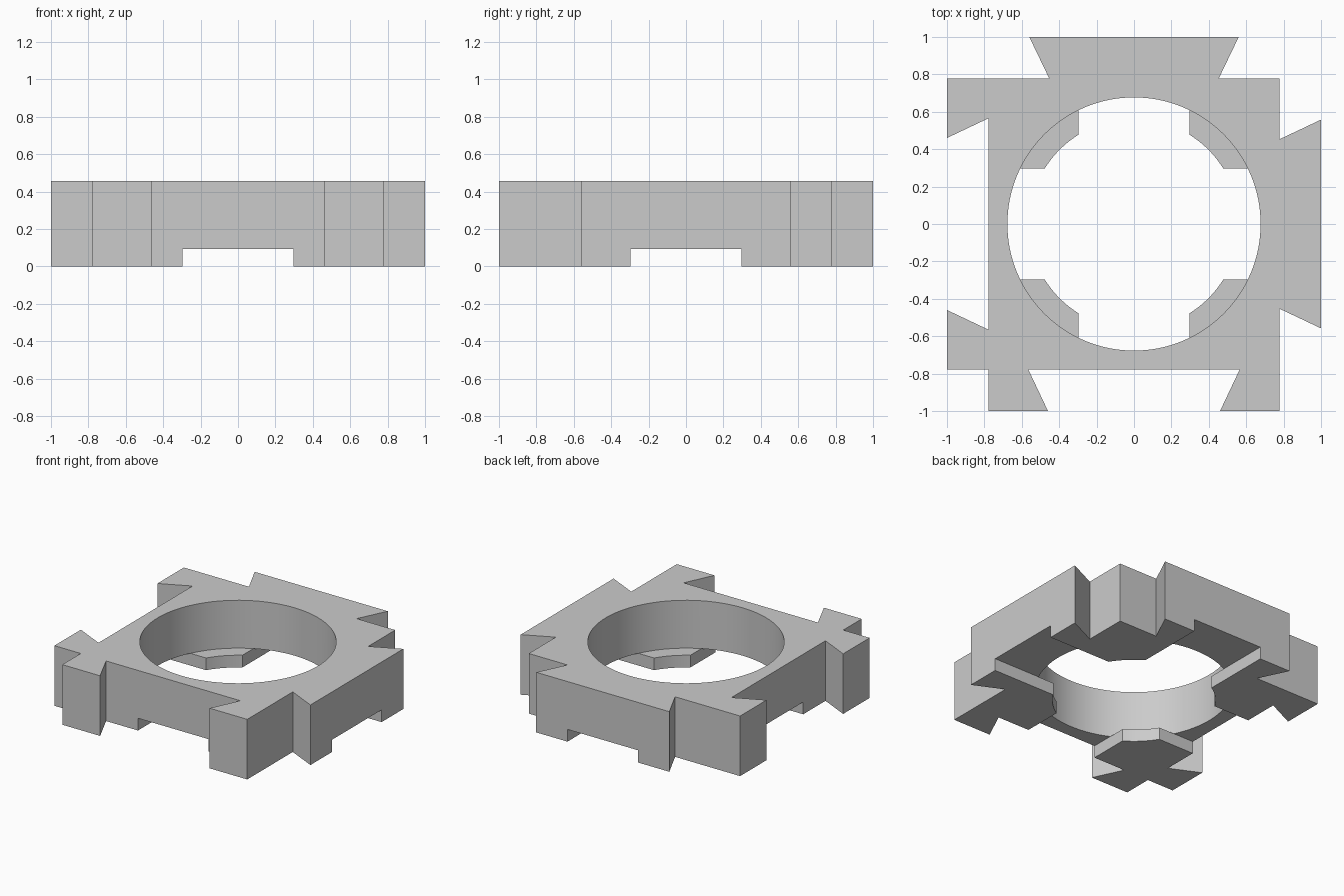
import bpy
import bmesh
import math

if "Cube" in bpy.data.objects:
    bpy.data.objects.remove(bpy.data.objects["Cube"], do_unlink=True)

HEIGHT = 0.457
SLOT = 0.093      # height of the underside slots and of the lip
HALF_SLOT = 0.297
SIDE = 0.778      # half width of the square body

grey = bpy.data.materials.new("plain grey")
grey.use_nodes = True
grey.diffuse_color = (0.6, 0.6, 0.6, 1)
grey.node_tree.nodes["Principled BSDF"].inputs["Base Color"].default_value = (0.6, 0.6, 0.6, 1)


def prism(name, points, z0, z1):
    """Extrude a flat outline from z0 to z1."""
    bm = bmesh.new()
    face = bm.faces.new([bm.verts.new((x, y, z0)) for x, y in points])
    grown = bmesh.ops.extrude_face_region(bm, geom=[face])["geom"]
    bmesh.ops.translate(bm, vec=(0, 0, z1 - z0),
                        verts=[v for v in grown if isinstance(v, bmesh.types.BMVert)])
    bmesh.ops.recalc_face_normals(bm, faces=bm.faces)
    mesh = bpy.data.meshes.new(name)
    bm.to_mesh(mesh)
    bm.free()
    mesh.materials.append(grey)
    obj = bpy.data.objects.new(name, mesh)
    bpy.context.collection.objects.link(obj)
    return obj


def circle(radius, sides=128):
    return [(radius * math.cos(math.tau * i / sides), radius * math.sin(math.tau * i / sides))
            for i in range(sides)]


def box(half_x, half_y):
    return [(-half_x, -half_y), (half_x, -half_y), (half_x, half_y), (-half_x, half_y)]


def cut(target, cutter):
    mod = target.modifiers.new("cut", "BOOLEAN")
    mod.operation = "DIFFERENCE"
    mod.solver = "EXACT"
    mod.object = cutter
    cutter.hide_render = True
    bpy.context.view_layer.objects.active = target
    bpy.ops.object.modifier_apply(modifier=mod.name)
    bpy.data.objects.remove(cutter, do_unlink=True)


# Outline: dovetail tongues on the back and left, matching sockets on the front and right
outline = [
    (-0.56, 1), (-0.453, SIDE), (-1, SIDE),
    (-1, 0.46), (-SIDE, 0.565), (-SIDE, -0.565), (-1, -0.46),
    (-1, -SIDE), (-SIDE, -SIDE), (-SIDE, -1),
    (-0.46, -1), (-0.565, -SIDE), (0.565, -SIDE), (0.46, -1),
    (SIDE, -1), (SIDE, -0.453), (1, -0.558), (1, 0.558), (SIDE, 0.453),
    (SIDE, SIDE), (0.453, SIDE), (0.56, 1),
]
frame = prism("interlocking_frame", outline, 0, HEIGHT)

# Through hole, wider bore above the corner lips, then the crossed underside slots
cut(frame, prism("hole_cutter", circle(0.562), -0.1, HEIGHT + 0.1))
cut(frame, prism("bore_cutter", circle(0.677), SLOT - 0.0003, HEIGHT + 0.1))
cut(frame, prism("slot_cutter_x", box(1.2, HALF_SLOT), -0.1, SLOT))
cut(frame, prism("slot_cutter_y", box(HALF_SLOT, 1.2), -0.1, SLOT))

# Round bore walls, crisp edges elsewhere
bpy.ops.object.select_all(action="DESELECT")
frame.select_set(True)
bpy.context.view_layer.objects.active = frame
bpy.ops.object.shade_smooth_by_angle(angle=math.radians(30))
